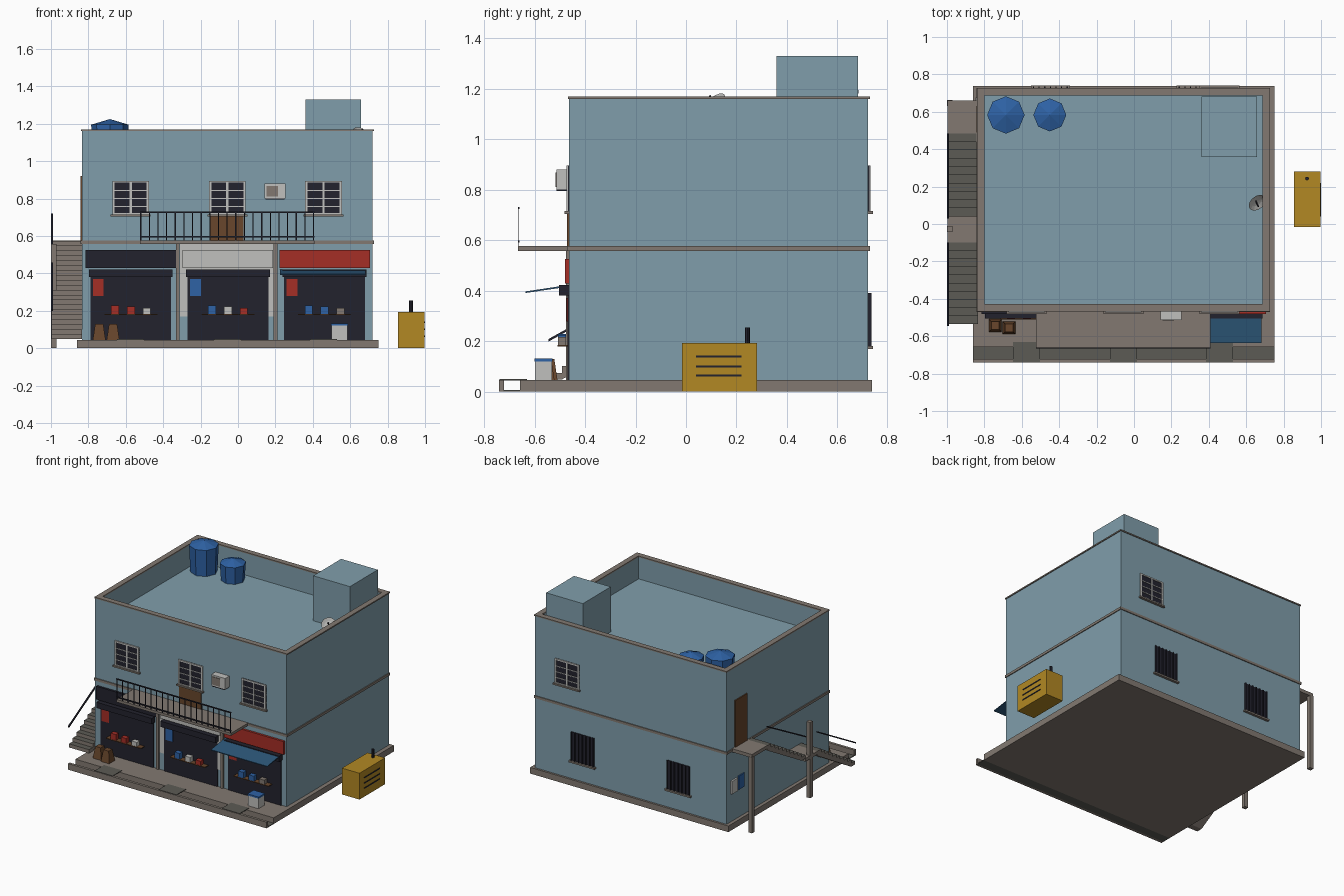
import bpy, bmesh, math
from mathutils import Vector

if "Cube" in bpy.data.objects:
    bpy.data.objects.remove(bpy.data.objects["Cube"])


def material(name, r, g, b):
    """Flat material from sRGB 0-255 values."""
    m = bpy.data.materials.new(name)
    m.diffuse_color = [((c / 255 + 0.055) / 1.055) ** 2.4 for c in (r, g, b)] + [1]
    m.use_nodes = True
    m.node_tree.nodes["Principled BSDF"].inputs["Base Color"].default_value = m.diffuse_color
    return m


WALL = material("wall blue", 128, 158, 171)
CONCRETE = material("concrete", 130, 121, 113)
DARK = material("dark concrete", 92, 91, 85)
NAVY = material("near black", 34, 34, 45)
WHITE = material("off white", 192, 192, 189)
RED = material("red", 165, 46, 38)
BLUE = material("plastic blue", 46, 98, 165)
CANVAS = material("canvas blue", 45, 88, 122)
BROWN = material("brown wood", 104, 70, 44)
YELLOW = material("yellow", 178, 136, 35)


def finish(name, bm, *mats):
    bmesh.ops.recalc_face_normals(bm, faces=bm.faces)
    me = bpy.data.meshes.new(name)
    bm.to_mesh(me)
    bm.free()
    for m in mats:
        me.materials.append(m)
    ob = bpy.data.objects.new(name, me)
    bpy.context.collection.objects.link(ob)
    return ob


def add_box(bm, x0, x1, y0, y1, z0, z1):
    vs = bmesh.ops.create_cube(bm, size=1)["verts"]
    for v in vs:
        v.co = Vector((x1 if v.co.x > 0 else x0, y1 if v.co.y > 0 else y0, z1 if v.co.z > 0 else z0))
    return vs


def boxes(name, mat, *bounds):
    bm = bmesh.new()
    for b in bounds:
        add_box(bm, *b)
    return finish(name, bm, mat)


def extrude_x(name, profile, x0, x1, *mats):
    """Extrude a closed (y, z) profile along x."""
    bm = bmesh.new()
    f = bm.faces.new([bm.verts.new((x0, y, z)) for y, z in profile])
    r = bmesh.ops.extrude_face_region(bm, geom=[f])
    for v in r["geom"]:
        if isinstance(v, bmesh.types.BMVert):
            v.co.x = x1
    return finish(name, bm, *mats)


def lathe(name, mat, centre, rings, sides, phase=0.0):
    """Closed turned shape from (radius, z) rings."""
    bm = bmesh.new()
    loops = []
    for r, z in rings:
        loops.append([bm.verts.new((centre[0] + r * math.cos(phase + 2 * math.pi * i / sides),
                                    centre[1] + r * math.sin(phase + 2 * math.pi * i / sides), z))
                      for i in range(sides)])
    for a, b in zip(loops, loops[1:]):
        for i in range(sides):
            j = (i + 1) % sides
            bm.faces.new((a[i], a[j], b[j], b[i]))
    bm.faces.new(loops[0])
    bm.faces.new(loops[-1])
    bmesh.ops.remove_doubles(bm, verts=bm.verts, dist=1e-5)
    return finish(name, bm, mat)


X0, X1, Y0, Y1 = -0.835, 0.72, -0.464, 0.722   # outer walls
ROOF, TOP, T = 1.0, 1.16, 0.034                # roof floor, parapet top, wall thickness


def frame(x0, x1, y0, y1, z0, z1, t):
    """Four boxes forming a rectangular ring."""
    return [(x0, x1, y0, y0 + t, z0, z1), (x0, x1, y1 - t, y1, z0, z1),
            (x0, x0 + t, y0 + t, y1 - t, z0, z1), (x1 - t, x1, y0 + t, y1 - t, z0, z1)]


# Ground slab, gutter, kerb and gutter covers
boxes("ground_slab", CONCRETE, (-0.86, 0.75, -0.657, 0.737, 0, 0.045))
boxes("gutter", DARK, (-0.86, 0.75, -0.725, -0.657, 0, 0.006))
boxes("kerb", CONCRETE, (-0.86, 0.75, -0.741, -0.722, 0, 0.045))
boxes("gutter_covers", DARK, *[(x, x + 0.145, -0.738, -0.63, 0.044, 0.049) for x in (-0.647, -0.128, 0.385)])

# Building shell: body, parapet, cap, floor band, rooftop room
boxes("walls", WALL, (X0, X1, Y0, Y1, 0.045, ROOF))
boxes("parapet", WALL, *frame(X0, X1, Y0, Y1, ROOF, TOP, T))
boxes("parapet_cap", CONCRETE, *frame(X0 - 0.004, X1 + 0.006, Y0 - 0.004, Y1 + 0.006, TOP, TOP + 0.009, T + 0.006))
boxes("floor_band", CONCRETE, *frame(X0 - 0.006, X1 + 0.006, Y0 - 0.006, Y1 + 0.006, 0.558, 0.576, 0.01))
boxes("rooftop_room", WALL, (0.36, 0.658, 0.358, 0.682, ROOF, 1.33))

# Water tanks and satellite dish
lathe("large_water_tank", BLUE, (-0.685, 0.583), [(0.092, ROOF), (0.1, 1.195), (0, 1.225)], 8)
lathe("small_water_tank", BLUE, (-0.45, 0.583), [(0.08, ROOF), (0.088, 1.125), (0, 1.155)], 8)
dish = lathe("satellite_dish", WHITE, (0, 0), [(0.0, 0), (0.03, 0.006), (0.052, 0.02), (0.03, 0.01), (0, 0.004)], 12)
dish.location, dish.rotation_euler = (0.65, 0.125, 1.13), (math.radians(35), math.radians(35), 0)
boxes("dish_pole", CONCRETE, (0.643, 0.655, 0.12, 0.132, ROOF, 1.132))
arm = boxes("dish_arm", NAVY, (-0.003, 0.003, -0.003, 0.003, 0, 0.055))
arm.location, arm.rotation_euler = (0.65, 0.125, 1.13), (math.radians(35), math.radians(20), 0)


# Upper windows: pane, frame bars and sill; side is the outward y direction
def wall_box(x0, x1, y, side, depth, z0, z1):
    return (x0, x1, min(y, y + side * depth), max(y, y + side * depth), z0, z1)


def framed_window(name, x, y, side):
    z0, z1, w = 0.715, 0.895, 0.098
    boxes(name + "_glass", NAVY, wall_box(x - w, x + w, y, side, 0.004, z0, z1))
    bars = [(x - w, x - w + 0.012, z0, z1), (x + w - 0.012, x + w, z0, z1), (x - 0.006, x + 0.006, z0, z1),
            (x - w, x + w, z1 - 0.01, z1), (x - w, x + w, z0, z0 + 0.008)]
    bars += [(x - w, x + w, z - 0.0025, z + 0.0025) for z in (0.758, 0.8, 0.842)]
    boxes(name + "_frame", WHITE, *[wall_box(a, b, y, side, 0.009, c, d) for a, b, c, d in bars])
    boxes(name + "_sill", CONCRETE, wall_box(x - 0.107, x + 0.107, y, side, 0.018, 0.704, 0.715))


for i, x in enumerate((-0.574, -0.057, 0.457)):
    framed_window(f"front_window_{i + 1}", x, Y0, -1)
framed_window("back_window", 0.457, Y1, 1)

# Barred lower windows at the back
for i, x in enumerate((-0.447, 0.332)):
    n = f"barred_window_{i + 1}"
    boxes(n + "_glass", NAVY, (x - 0.09, x + 0.09, Y1, Y1 + 0.004, 0.18, 0.39))
    boxes(n + "_bars", NAVY, *[(x + k * 0.03 - 0.003, x + k * 0.03 + 0.003, Y1, Y1 + 0.012, 0.18, 0.39)
                               for k in range(-3, 4)])
    boxes(n + "_sill", CONCRETE, (x - 0.105, x + 0.105, Y1, Y1 + 0.018, 0.168, 0.18))

# Doors on the balcony and at the stair landing, meter boxes
boxes("balcony_door", BROWN, (-0.148, 0.03, Y0 - 0.007, Y0, 0.576, 0.706))
boxes("side_door", BROWN, (X0 - 0.008, X0, 0.49, 0.63, 0.576, 0.92))
boxes("meter_box", WHITE, (X0 - 0.012, X0, 0.605, 0.675, 0.25, 0.345))
boxes("notice_plate", BLUE, (X0 - 0.008, X0, 0.525, 0.59, 0.25, 0.35))

# Air conditioner
boxes("air_conditioner", WHITE, (0.142, 0.254, -0.513, Y0, 0.8, 0.88))
boxes("air_conditioner_grille", CONCRETE, (0.152, 0.214, -0.517, -0.512, 0.81, 0.868))
boxes("air_conditioner_bracket", NAVY, (0.147, 0.249, -0.513, Y0, 0.794, 0.8))

# Balcony and railing
boxes("balcony_floor", CONCRETE, (-0.523, 0.408, -0.665, Y0, 0.558, 0.577))
boxes("balcony_rails", NAVY, *[(-0.523, 0.408, -0.666, -0.659, z, z + 0.008) for z in (0.591, 0.723)])
boxes("balcony_balusters", NAVY, *[(x - 0.003, x + 0.003, -0.664, -0.661, 0.577, 0.725)
                                   for x in (-0.52 + 0.0462 * i for i in range(21))])

# Shop fronts
boxes("white_shop_facade", WHITE, (-0.31, 0.193, Y0 - 0.003, Y0, 0.17, 0.557))
boxes("shop_pillars", CONCRETE, *[(x, x + 0.02, Y0 - 0.012, Y0, 0.045, 0.558) for x in (-0.332, 0.19)])
goods = ((RED, RED, WHITE), (BLUE, WHITE, RED), (BLUE, BLUE, CONCRETE))
shops = zip((-0.573, -0.054, 0.463), (NAVY, WHITE, RED), (RED, BLUE, RED), goods)
for i, (x, sign, poster, items) in enumerate(shops):
    n = f"shop_{i + 1}"
    boxes(n + "_shutter", NAVY, (x - 0.216, x + 0.216, Y0 - 0.006, Y0, 0.045, 0.385))
    boxes(n + "_shutter_box", NAVY, (x - 0.224, x + 0.224, -0.504, Y0, 0.38, 0.422))
    boxes(n + "_sign", sign, (x - 0.242, x + 0.242, Y0 - 0.016, Y0, 0.428, 0.525))
    boxes(n + "_poster", poster, (x - 0.203, x - 0.145, Y0 - 0.009, Y0 - 0.005, 0.278, 0.37))
    boxes(n + "_shelf", BROWN, (x - 0.142, x + 0.142, -0.51, Y0, 0.178, 0.184))
    for k, m in enumerate(items):
        c = x - 0.085 + 0.085 * k
        boxes(f"{n}_goods_{k + 1}", m, (c - 0.021, c + 0.021, -0.508, -0.475, 0.184, 0.228 - 0.006 * k))

# Sloping awning over the right shop
extrude_x("awning", [(-0.468, 0.415), (-0.635, 0.391), (-0.635, 0.397), (-0.468, 0.422)], 0.225, 0.682, CANVAS)

# Cooler and tapered stools on the pavement
boxes("cooler", WHITE, (0.5, 0.585, -0.598, -0.53, 0.045, 0.12))
boxes("cooler_lid", BLUE, (0.497, 0.588, -0.6, -0.528, 0.12, 0.132))
for i, (x, y) in enumerate(((-0.742, -0.543), (-0.668, -0.555))):
    lathe(f"stool_{i + 1}", BROWN, (x, y), [(0.048, 0.045), (0.03, 0.13)], 4, math.pi / 4)

# Outside stair: two flights, landings, posts and handrails
SX0, SX1, STEPS = -0.998, X0, 10


def flight(name, y0, y1, z0, z1):
    dy, dz, drop = (y1 - y0) / STEPS, (z1 - z0) / STEPS, 0.035
    prof = [(y0, z0)]
    for i in range(STEPS):
        prof += [(y0 + i * dy, z0 + (i + 1) * dz), (y0 + (i + 1) * dy, z0 + (i + 1) * dz)]
    prof += [(y1, z1 - drop), (y0 + dy, z0)]
    ob = extrude_x(name, prof, SX0, SX1, CONCRETE, DARK)
    for f in ob.data.polygons:
        f.material_index = int(f.normal.z > 0.9)   # dark treads
    extrude_x(name + "_handrail", [(y0 - 0.01, z0 + 0.15), (y1, z1 + 0.135), (y1, z1 + 0.145), (y0 - 0.01, z0 + 0.16)],
              -1.0, -0.99, NAVY)


flight("lower_flight", -0.535, -0.10, 0.048, 0.312)
flight("upper_flight", 0.04, 0.483, 0.312, 0.574)
boxes("middle_landing", CONCRETE, (SX0, SX1, -0.10, 0.04, 0.288, 0.312))
boxes("upper_landing", CONCRETE, (SX0, SX1, 0.483, 0.66, 0.552, 0.577))
boxes("stair_posts", CONCRETE, *[(-1.0, -0.97, y, y + 0.03, 0, 0.556) for y in (-0.042, 0.632)])

# Generator with vents and exhaust
boxes("generator", YELLOW, (0.855, 0.997, -0.015, 0.282, 0, 0.193))
boxes("generator_vents", NAVY, *[(0.99, 1.0, 0.04, 0.22, z - 0.004, z + 0.004) for z in (0.063, 0.1, 0.14)])
lathe("generator_exhaust", NAVY, (0.925, 0.243), [(0.01, 0.19), (0.01, 0.254)], 8)
